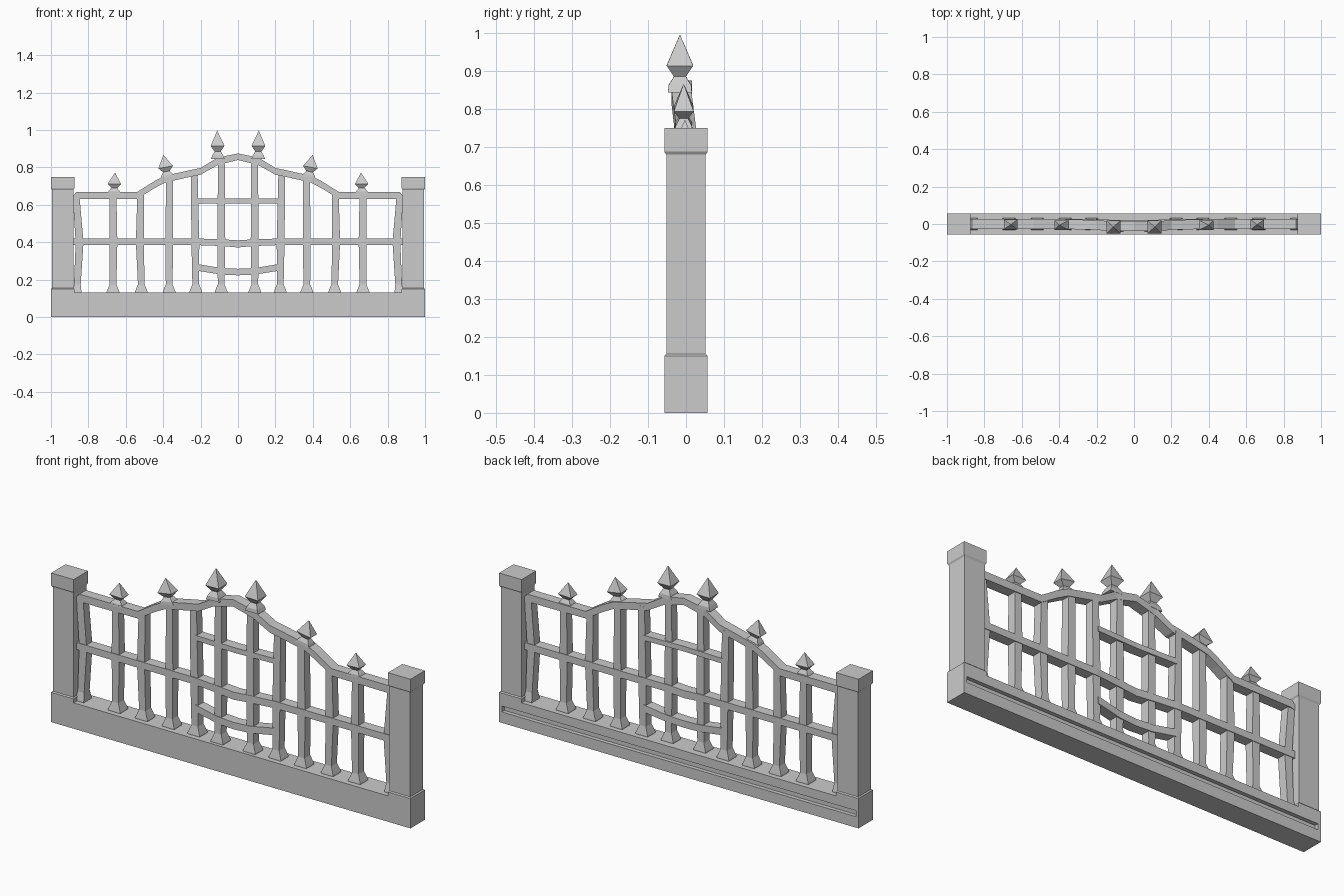
import bpy, bmesh

if "Cube" in bpy.data.objects:
    bpy.data.objects.remove(bpy.data.objects["Cube"])


def finish(name, bm):
    bmesh.ops.recalc_face_normals(bm, faces=bm.faces)
    mesh = bpy.data.meshes.new(name)
    bm.to_mesh(mesh)
    bm.free()
    obj = bpy.data.objects.new(name, mesh)
    bpy.context.collection.objects.link(obj)
    return obj


def loft(name, rings):
    """Join rings of points into a closed solid."""
    bm = bmesh.new()
    rows = [[bm.verts.new(p) for p in ring] for ring in rings]
    n = len(rows[0])
    for a, b in zip(rows, rows[1:]):
        for i in range(n):
            j = (i + 1) % n
            bm.faces.new((a[i], a[j], b[j], b[i]))
    bm.faces.new(rows[0])
    bm.faces.new(rows[-1])
    bmesh.ops.remove_doubles(bm, verts=bm.verts, dist=1e-5)
    return finish(name, bm)


def column(name, sections, side=1):
    """Stack of rectangles: (x, y, z, half width, half depth)."""
    return loft(name, [[(side * (x + sx * hx), y + sy * hy, z)
                        for sx, sy in ((-1, -1), (1, -1), (1, 1), (-1, 1))]
                       for x, y, z, hx, hy in sections])


def rail(name, half_path):
    """Symmetric rail from (x, y, top z, height), centre outwards."""
    path = [(-x, y, z, h) for x, y, z, h in reversed(half_path) if x > 0] + half_path
    d = 0.026
    return loft(name, [[(x, y - d, z - h), (x, y + d, z - h), (x, y + d, z), (x, y - d, z)]
                       for x, y, z, h in path])


# Plinth with a groove along the back, closed by thin end plates
profile = [(-.057, 0), (.057, 0), (.057, .055), (.037, .055),
           (.037, .085), (.057, .085), (.057, .13), (-.057, .13)]
loft("plinth", [[(x, y, z) for y, z in profile] for x in (-.985, .985)])

for side, tag in ((-1, "left"), (1, "right")):
    column(f"plinth_end_{tag}", [(.9925, 0, 0, .0075, .057), (.9925, 0, .13, .0075, .057)], side)
    # Corner pier: foot, shaft and cap
    column(f"pier_{tag}", [
        (.9375, 0, .125, .0625, .057), (.9375, 0, .15, .0625, .057),
        (.9375, 0, .155, .057, .052), (.9375, 0, .68, .057, .052),
        (.9375, 0, .688, .0625, .057), (.9375, 0, .75, .0625, .057)], side)

# Horizontal rails
rail("top_rail", [(0, -.01, .875, .035), (.11, -.012, .852, .04), (.2, -.006, .797, .036),
                  (.25, -.004, .787, .036), (.39, 0, .755, .036), (.45, 0, .725, .038),
                  (.54, 0, .668, .036), (.865, 0, .668, .038), (.885, 0, .645, .025)])
rail("middle_rail", [(0, -.01, .41, .038), (.09, -.008, .416, .036),
                     (.23, 0, .42, .035), (.885, 0, .42, .035)])
rail("upper_centre_rail", [(0, -.008, .634, .026), (.22, 0, .634, .026)])
rail("lower_centre_rail", [(0, -.01, .258, .035), (.09, -.008, .262, .035), (.22, 0, .284, .036)])

# Upright bars: x at foot, middle and top, top z, y at top
bars = [(.859, .847, .866, .65), (.668, .666, .668, .65), (.517, .525, .52, .665),
        (.368, .368, .366, .75), (.226, .228, .234, .775), (.09, .089, .089, .84)]
for side, tag in ((-1, "left"), (1, "right")):
    for i, (x0, x1, x2, top) in enumerate(bars):
        y = -.009 if i == 5 else 0
        hf = .022 if i == 0 else .034
        column(f"upright_{tag}_{i + 1}", [
            (x0, y, .12, hf, .032), (x0, y, .135, hf, .031), (x0, y, .175, .018, .022),
            (x1, y, .4, .021, .023), (x2, y, top, .018, .022)], side)

# Spear finials: x, y, base z, height, half width, half depth, outward lean
finials = [(.108, -.016, .845, .152, .037, .035, .003),
           (.377, -.006, .745, .122, .039, .026, .022),
           (.662, -.003, .66, .112, .036, .026, -.004)]
shape = [(0, 1, .9), (.12, .8, .85), (.27, .45, .45), (.46, 1, 1), (1, 0, 0)]
for side, tag in ((-1, "left"), (1, "right")):
    for i, (x, y, z, h, hw, hd, lean) in enumerate(finials):
        rings = []
        for t, wx, wy in shape:
            ring = []
            for sx, sy in ((-1, -1), (1, -1), (1, 1), (-1, 1)):
                dx = sx * wx * hw
                # Tilt each section with the lean
                ring.append((side * (x + lean * t + dx), y + sy * wy * hd, z + h * t - dx * lean / h))
            rings.append(ring)
        bm_rings = rings[:-1]
        obj = loft(f"finial_{tag}_{i + 1}", bm_rings)
        # Pointed tip poked out of the top face
        bm = bmesh.new()
        bm.from_mesh(obj.data)
        bm.faces.ensure_lookup_table()
        cap = max(bm.faces, key=lambda f: f.calc_center_median().z)
        tip = bmesh.ops.poke(bm, faces=[cap])["verts"][0]
        tip.co = rings[-1][0]
        bm.to_mesh(obj.data)
        bm.free()
